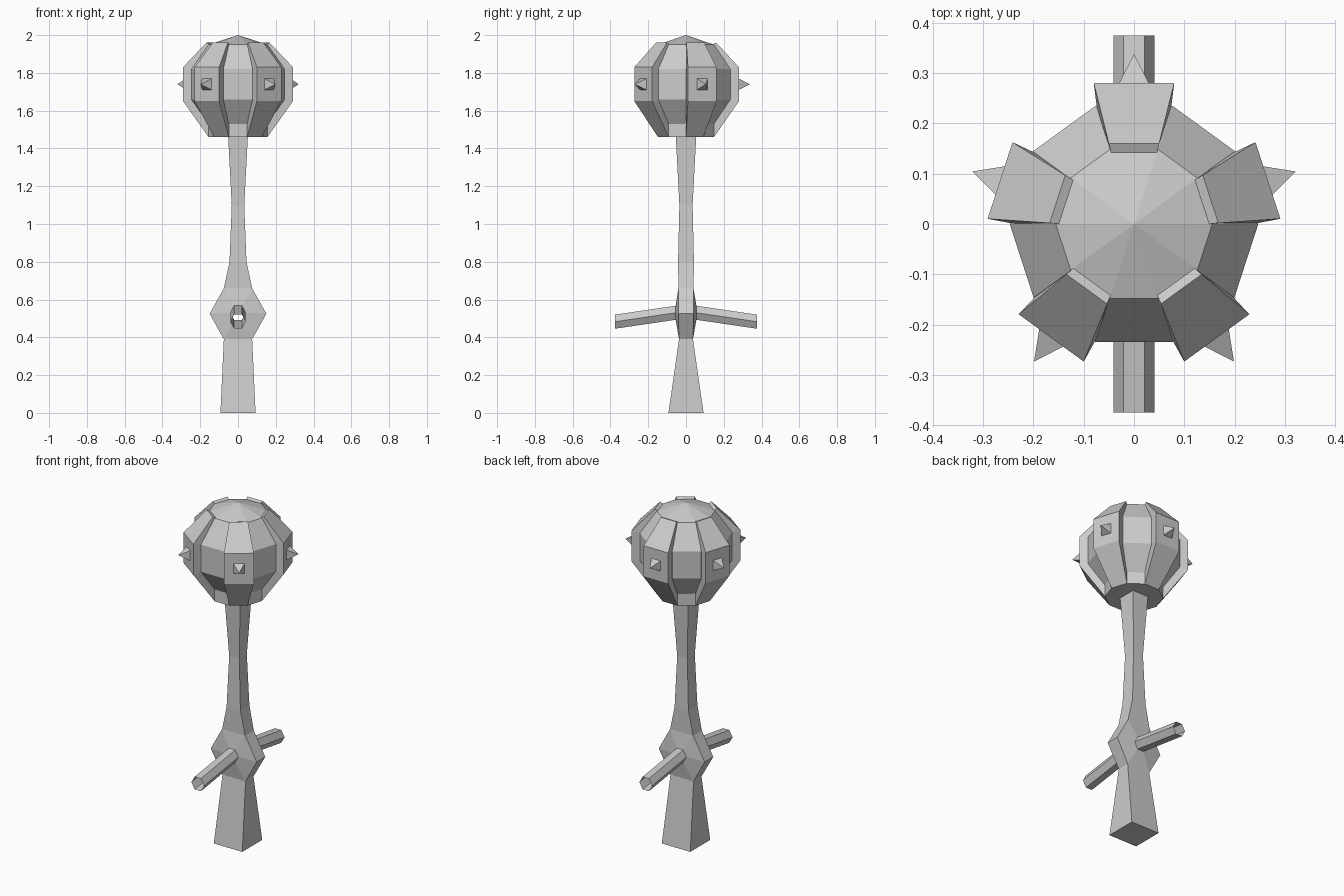
import bpy, bmesh
from math import sin, cos, tan, pi, radians
from mathutils import Matrix

cube = bpy.data.objects.get("Cube")
if cube:
    bpy.data.objects.remove(cube, do_unlink=True)

GREY = (0.6, 0.6, 0.6, 1)
mat = bpy.data.materials.new("plain grey")
mat.use_nodes = True
mat.diffuse_color = GREY
mat.node_tree.nodes["Principled BSDF"].inputs["Base Color"].default_value = GREY


def finish(name, bm, turn=0):
    """Turn bmesh into a flat shaded object, turned about the z axis."""
    bmesh.ops.recalc_face_normals(bm, faces=bm.faces)
    bm.transform(Matrix.Rotation(turn, 4, "Z"))
    mesh = bpy.data.meshes.new(name)
    bm.to_mesh(mesh)
    bm.free()
    mesh.materials.append(mat)
    obj = bpy.data.objects.new(name, mesh)
    bpy.context.collection.objects.link(obj)


def ring(bm, points):
    return [bm.verts.new(p) for p in points]


def bridge(bm, a, b):
    n = len(a)
    for i in range(n):
        j = (i + 1) % n
        bm.faces.new((a[i], a[j], b[j], b[i]))


def loft(bm, rings):
    for a, b in zip(rings, rings[1:]):
        bridge(bm, a, b)


def rectangle(bm, hx, hy, z):
    return ring(bm, [(-hx, -hy, z), (hx, -hy, z), (hx, hy, z), (-hx, hy, z)])


# Handle: flared grip, diamond guard and waisted shaft in one skin
bm = bmesh.new()
grip = [rectangle(bm, *s) for s in ((0.093, 0.093, 0), (0.075, 0.037, 0.39))]
shaft = [rectangle(bm, *s) for s in (
    (0.075, 0.04, 0.66), (0.045, 0.042, 0.8),
    (0.033, 0.035, 1.1), (0.053, 0.055, 1.48))]
loft(bm, grip)
loft(bm, shaft)
bm.faces.new(grip[0])
bm.faces.new(shaft[-1])
low, high = grip[-1], shaft[0]
mid = rectangle(bm, 0.15, 0.04, 0.525)
for i, j in ((1, 2), (3, 0)):
    bm.faces.new((low[i], low[j], mid[j], mid[i]))
    bm.faces.new((mid[i], mid[j], high[j], high[i]))

# Hollow hexagonal crossbar drooping from each face of the guard
for side, (l, r) in ((-1, (0, 1)), (1, (3, 2))):
    outline = [mid[r], high[r], high[l], mid[l], low[l], low[r]]
    hexagon = [(0.041 * cos(k * pi / 3), 0.043 * sin(k * pi / 3)) for k in range(6)]
    root = ring(bm, [(x, side * 0.055, 0.53 + z) for x, z in hexagon])
    tip = ring(bm, [(x, side * 0.375, 0.483 + z) for x, z in hexagon])
    loft(bm, [outline, root, tip])
finish("handle_with_crossbar", bm)

# Ten sided head core, with a shallow pointed cap
SIDES = 10
CORE = [(0.148, 1.46), (0.148, 1.53), (0.235, 1.66), (0.235, 1.82), (0.148, 1.95)]
bm = bmesh.new()
rings = []
for apothem, z in CORE:
    r = apothem / cos(pi / SIDES)
    rings.append(ring(bm, [(r * cos(k * 2 * pi / SIDES), r * sin(k * 2 * pi / SIDES), z)
                           for k in range(SIDES)]))
loft(bm, rings)
bm.faces.new(rings[0])
apex = bm.verts.new((0, 0, 2))
for k in range(SIDES):
    bm.faces.new((rings[-1][k], rings[-1][(k + 1) % SIDES], apex))
finish("head_core", bm)

# Raised plates on every other side, each carrying a spike
PLATE = [(0.148, 1.46), (0.28, 1.65), (0.28, 1.83), (0.16, 1.96)]
WIDTHS = (0.048, 0.08, 0.08, 0.05)
for k in range(5):
    turn = radians(18 + 72 * k)
    bm = bmesh.new()
    rings = []
    for (ri, zi), (ro, zo), w in zip(CORE[1:], PLATE, WIDTHS):
        ri -= 0.01
        wi = ri * tan(pi / SIDES)
        rings.append(ring(bm, [(ri, -wi, zi), (ri, wi, zi), (ro, w, zo), (ro, -w, zo)]))
    loft(bm, rings)
    bm.faces.new(rings[0])
    bm.faces.new(rings[-1])
    finish(f"head_plate_{k + 1}", bm, turn)

    bm = bmesh.new()
    h = 0.03
    base = ring(bm, [(0.279, y, 1.74 + z) for y, z in ((-h, -h), (h, -h), (h, h), (-h, h))])
    point = bm.verts.new((0.338, 0, 1.74))
    bm.faces.new(base)
    for i in range(4):
        bm.faces.new((base[i], base[(i + 1) % 4], point))
    finish(f"spike_{k + 1}", bm, turn)
